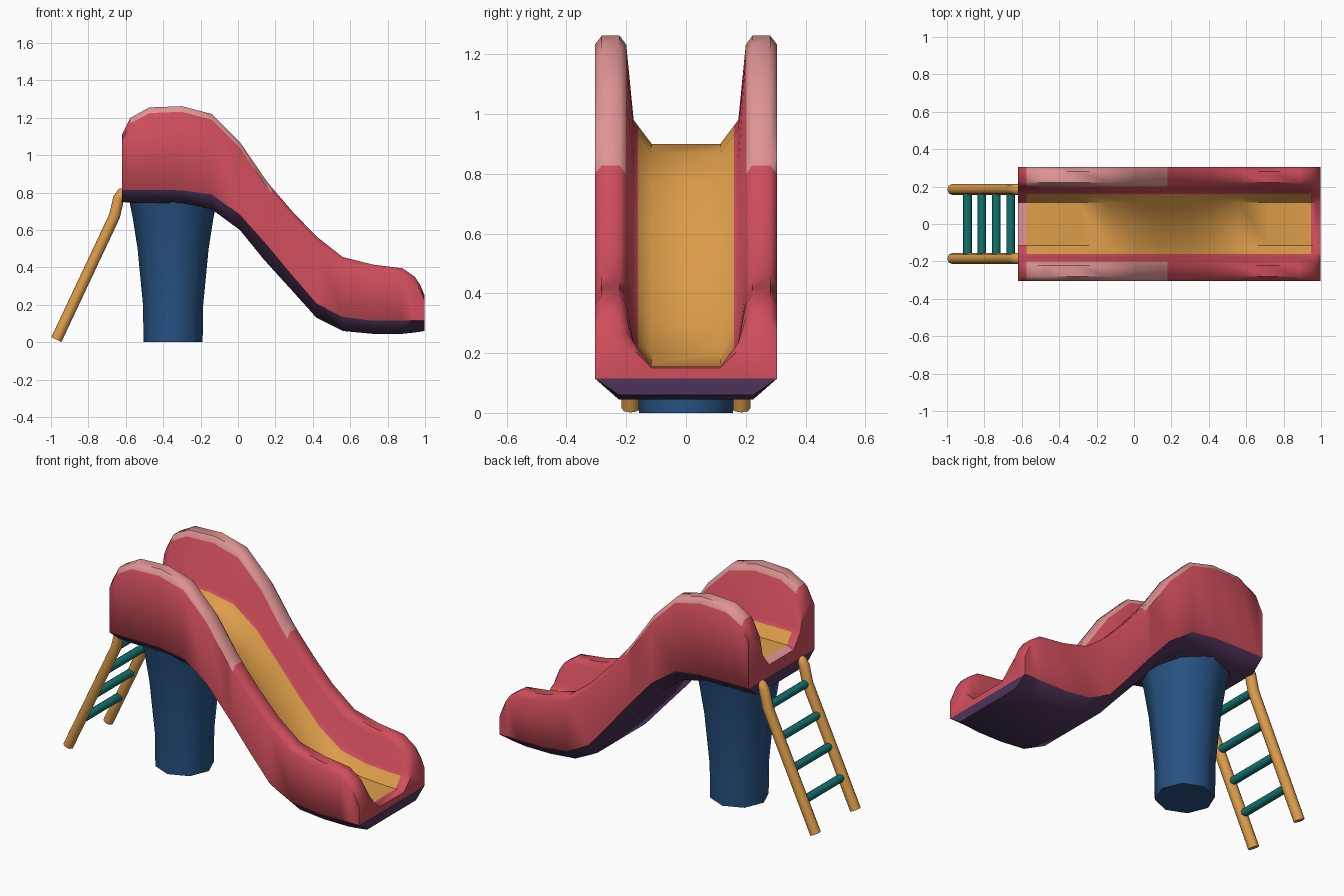
import bpy, bmesh, math

if "Cube" in bpy.data.objects:
    bpy.data.objects.remove(bpy.data.objects["Cube"])


def mat(name, rgb):
    m = bpy.data.materials.new(name)
    m.diffuse_color = (*rgb, 1)
    m.use_nodes = True
    m.node_tree.nodes["Principled BSDF"].inputs["Base Color"].default_value = m.diffuse_color
    return m


RED = mat("red plastic", (0.63, 0.076, 0.107))
ORANGE = mat("orange", (0.73, 0.342, 0.069))
PINK = mat("pink highlight", (0.745, 0.296, 0.296))
PURPLE = mat("dark purple underside", (0.075, 0.035, 0.10))
BLUE = mat("blue post", (0.02, 0.085, 0.225))
TEAL = mat("teal rungs", (0.006, 0.171, 0.162))


def finish(name, bm, mats, angle):
    bmesh.ops.recalc_face_normals(bm, faces=bm.faces)
    me = bpy.data.meshes.new(name)
    bm.to_mesh(me)
    bm.free()
    for m in mats:
        me.materials.append(m)
    ob = bpy.data.objects.new(name, me)
    bpy.context.collection.objects.link(ob)
    bpy.ops.object.select_all(action='DESELECT')
    ob.select_set(True)
    bpy.context.view_layer.objects.active = ob
    bpy.ops.object.shade_smooth_by_angle(angle=math.radians(angle))
    return ob


# Slide chute: stations of x, wall top, side bottom, underside, floor
stations = [
    (-0.62, 1.11, 0.815, 0.75, 0.885), (-0.575, 1.20, 0.815, 0.745, 0.90),
    (-0.475, 1.255, 0.815, 0.745, 0.90), (-0.30, 1.262, 0.812, 0.745, 0.90),
    (-0.14, 1.22, 0.79, 0.71, 0.87), (0.01, 1.07, 0.68, 0.60, 0.76),
    (0.14, 0.88, 0.535, 0.44, 0.615), (0.18, 0.828, 0.488, 0.396, 0.568),
    (0.29, 0.70, 0.355, 0.275, 0.44), (0.42, 0.565, 0.205, 0.13, 0.30),
    (0.56, 0.455, 0.135, 0.06, 0.20), (0.72, 0.415, 0.115, 0.045, 0.165),
    (0.88, 0.395, 0.115, 0.045, 0.155), (0.945, 0.35, 0.115, 0.052, 0.155),
    (0.975, 0.305, 0.115, 0.056, 0.155), (0.998, 0.25, 0.115, 0.06, 0.15),
]


def section(top, side, under, floor):
    lip = min(0.08, top - 0.04 - floor)
    half = [(0.225, under), (0.305, side), (0.305, top - 0.03), (0.282, top),
            (0.222, top), (0.2, top - 0.03), (0.175, floor + lip),
            (0.16, floor + lip * 0.75), (0.115, floor)]
    return half + [(-y, z) for y, z in reversed(half)]


bm = bmesh.new()
rings = [[bm.verts.new((s[0], y, z)) for y, z in section(*s[1:])] for s in stations]
n = len(rings[0])
for i, (a, b) in enumerate(zip(rings, rings[1:])):
    x0, x1 = stations[i][0], stations[i + 1][0]
    for j in range(n):
        k = (j + 1) % n
        f = bm.faces.new((a[j], a[k], b[k], b[j]))
        m = min(j, n - 2 - j) if j < n - 1 else -1     # mirrored strip number
        if m in (-1, 0):
            f.material_index = 3                        # underside
        elif m in (7, 8) and x0 > -0.6 and x1 < 0.95:
            f.material_index = 1                        # sliding surface
        elif m == 8 and x0 < -0.6:
            f.material_index = 2                        # worn deck edge
        elif m in (2, 3, 4) and x0 > -0.6 and x1 < 0.185:
            f.material_index = 2                        # wall crest
# end caps, purple below and red above
for r in (rings[0], rings[-1]):
    bm.faces.new((r[0], r[1], r[-2], r[-1])).material_index = 3
    bm.faces.new(r[1:-1])
finish("slide_chute", bm, [RED, ORANGE, PINK, PURPLE], 50)

# Flared support post, eight sided
bm = bmesh.new()
rings = []
for z, r in [(0, 0.158), (0.2, 0.161), (0.5, 0.19), (0.66, 0.215), (0.755, 0.234)]:
    rings.append([bm.verts.new((-0.347 + r * math.cos(t * math.pi / 4),
                                r * math.sin(t * math.pi / 4), z)) for t in range(8)])
for a, b in zip(rings, rings[1:]):
    for j in range(8):
        bm.faces.new((a[j], a[(j + 1) % 8], b[(j + 1) % 8], b[j]))
bm.faces.new(rings[0])
bm.faces.new(rings[-1])
finish("support_post", bm, [BLUE], 50)


def tube(name, pts, radius, m):
    cu = bpy.data.curves.new(name, 'CURVE')
    cu.dimensions = '3D'
    cu.bevel_depth = radius
    cu.bevel_resolution = 2
    cu.use_fill_caps = True
    sp = cu.splines.new('POLY')
    sp.points.add(len(pts) - 1)
    for p, c in zip(sp.points, pts):
        p.co = (*c, 1)
    tmp = bpy.data.objects.new(name + "_path", cu)
    bm = bmesh.new()
    bpy.context.collection.objects.link(tmp)
    bpy.context.view_layer.update()
    me = bpy.data.meshes.new_from_object(tmp)
    bm.from_mesh(me)
    bm.faces.ensure_lookup_table()
    for f in bm.faces:
        f.material_index = 0
    bmesh.ops.remove_doubles(bm, verts=bm.verts, dist=0.0005)
    bpy.data.objects.remove(tmp)
    bpy.data.meshes.remove(me)
    return finish(name, bm, [m], 50)


# Ladder rails
for side, y in (("right", -0.185), ("left", 0.185)):
    tube("ladder_rail_" + side, [(-0.971, y, 0.014), (-0.66, y, 0.675), (-0.638, y, 0.77),
                                 (-0.622, y, 0.794), (-0.59, y, 0.798)], 0.03, ORANGE)

# Ladder rungs
for i in range(4):
    x = -0.89 + i * 0.077
    z = 0.014 + (x + 0.971) * 2.12
    tube(f"ladder_rung_{i + 1}", [(x, -0.185, z), (x, 0.185, z)], 0.023, TEAL)
